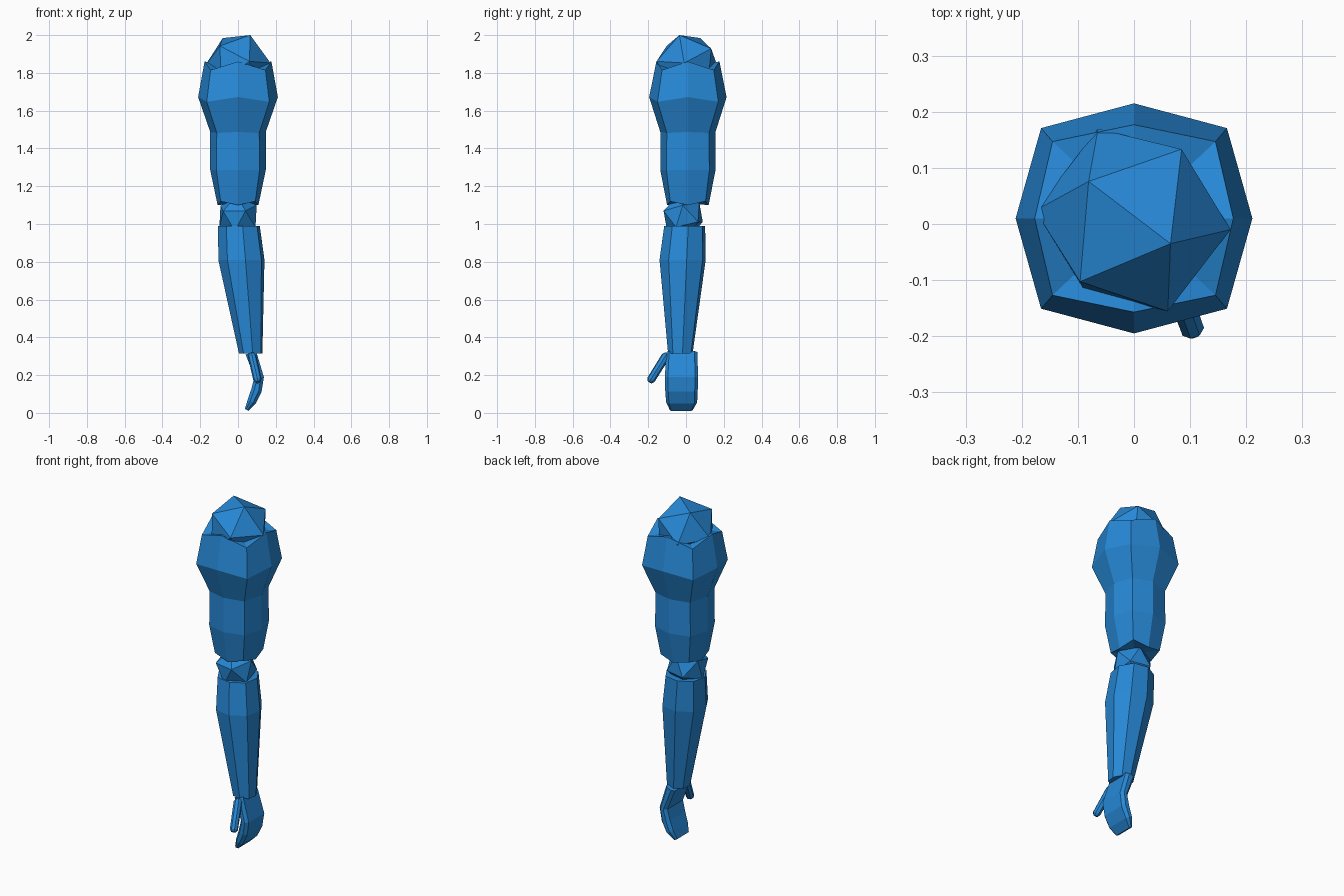
import bpy, bmesh, math
from mathutils import Vector, Matrix

if "Cube" in bpy.data.objects:
    bpy.data.objects.remove(bpy.data.objects["Cube"])

blue = bpy.data.materials.new("blue")
blue.diffuse_color = (0.02, 0.25, 0.68, 1)
blue.use_nodes = True
blue.node_tree.nodes["Principled BSDF"].inputs["Base Color"].default_value = blue.diffuse_color


def finish(name, bm):
    bmesh.ops.recalc_face_normals(bm, faces=bm.faces)
    mesh = bpy.data.meshes.new(name)
    bm.to_mesh(mesh)
    bm.free()
    mesh.materials.append(blue)
    ob = bpy.data.objects.new(name, mesh)
    bpy.context.collection.objects.link(ob)
    return ob


def octagon(rx, ry, bulge=1.0, corner_dz=0.0, phase=0.0):
    """Eight points; every second one can be pushed out and shifted in z."""
    pts = []
    for i in range(8):
        a = phase + i * math.pi / 4
        k = bulge if i % 2 else 1.0
        pts.append(Vector((rx * k * math.cos(a), ry * k * math.sin(a),
                           corner_dz if i % 2 else 0)))
    return pts


def chamfered(hx, hy, c):
    """Rectangle outline with cut corners."""
    return [Vector((x, y, 0)) for x, y in (
        (hx, -hy + c), (hx, hy - c), (hx - c, hy), (c - hx, hy),
        (-hx, hy - c), (-hx, -hy + c), (c - hx, -hy), (hx - c, -hy))]


def loft(name, sections):
    """Skin through (centre, rotation, outline) sections and cap both ends."""
    bm = bmesh.new()
    rings = [[bm.verts.new(Vector(c) + rot @ p) for p in pts] for c, rot, pts in sections]
    n = len(rings[0])
    for a, b in zip(rings, rings[1:]):
        for i in range(n):
            j = (i + 1) % n
            bm.faces.new((a[i], a[j], b[j], b[i]))
    caps = [bm.faces.new(rings[0]), bm.faces.new(rings[-1])]
    bmesh.ops.poke(bm, faces=caps)
    return finish(name, bm)


def joint_ball(name, centre, radius, pole, side):
    """Icosahedron turned so one vertex points at pole and a neighbour toward side."""
    z = Vector(pole).normalized()
    s = Vector(side)
    x = (s - z * s.dot(z)).normalized()
    rot = Matrix((x, z.cross(x), z)).transposed().to_4x4()
    bm = bmesh.new()
    bmesh.ops.create_icosphere(bm, subdivisions=1, radius=radius,
                               matrix=Matrix.Translation(centre) @ rot)
    return finish(name, bm)


flat = Matrix.Identity(3)

# Shoulder and elbow joints
joint_ball("shoulder_joint", (-.002, .007, 1.844), .175, (.067, -.042, .156), (-.078, .068, .136))
joint_ball("elbow_joint", (0, -.015, 1.04), .115, (.04, -.105, .03), (.1, -.005, .06))

# Upper arm: z, rx, ry, corner bulge, corner z shift
upper = [(1.86, .177, .167, 1.16, -.045), (1.672, .211, .205, 1.11, -.025),
         (1.487, .147, .146, 1.08, -.005), (1.285, .147, .146, 1.1, 0),
         (1.10, .108, .110, 1.2, .02)]
loft("upper_arm", [((0, .01, z), flat, octagon(rx, ry, b, dz)) for z, rx, ry, b, dz in upper])

# Forearm: x, y, z, rx, ry
fore = [(.005, -.007, .99, .112, .11), (.018, -.018, .81, .124, .124),
        (.067, -.03, .315, .063, .066)]
loft("forearm", [((x, y, z), flat, octagon(rx, ry, 1.04, 0, math.radians(10)))
                 for x, y, z, rx, ry in fore])

# Hand: x, y, z, half thickness, half width, chamfer, tilt
hand = [(.068, -.022, .318, .029, .082, .015, -18), (.112, -.024, .19, .025, .088, .016, 0),
        (.098, -.024, .12, .028, .086, .016, 16), (.073, -.023, .06, .024, .082, .015, 27),
        (.046, -.025, .016, .011, .06, .007, 30)]
loft("hand", [((x, y, z), Matrix.Rotation(math.radians(t), 3, 'Y'), chamfered(hx, hy, c))
              for x, y, z, hx, hy, c, t in hand])

# Thumb
start, end = Vector((.072, -.10, .312)), Vector((.106, -.193, .163))
d = end - start
rot = d.to_track_quat('Z', 'Y').to_matrix()
loft("thumb", [(start + d * t, rot, octagon(r, r, 1, 0, math.pi / 8))
               for t, r in ((0, .014), (.08, .023), (.92, .022), (1.0, .013))])
